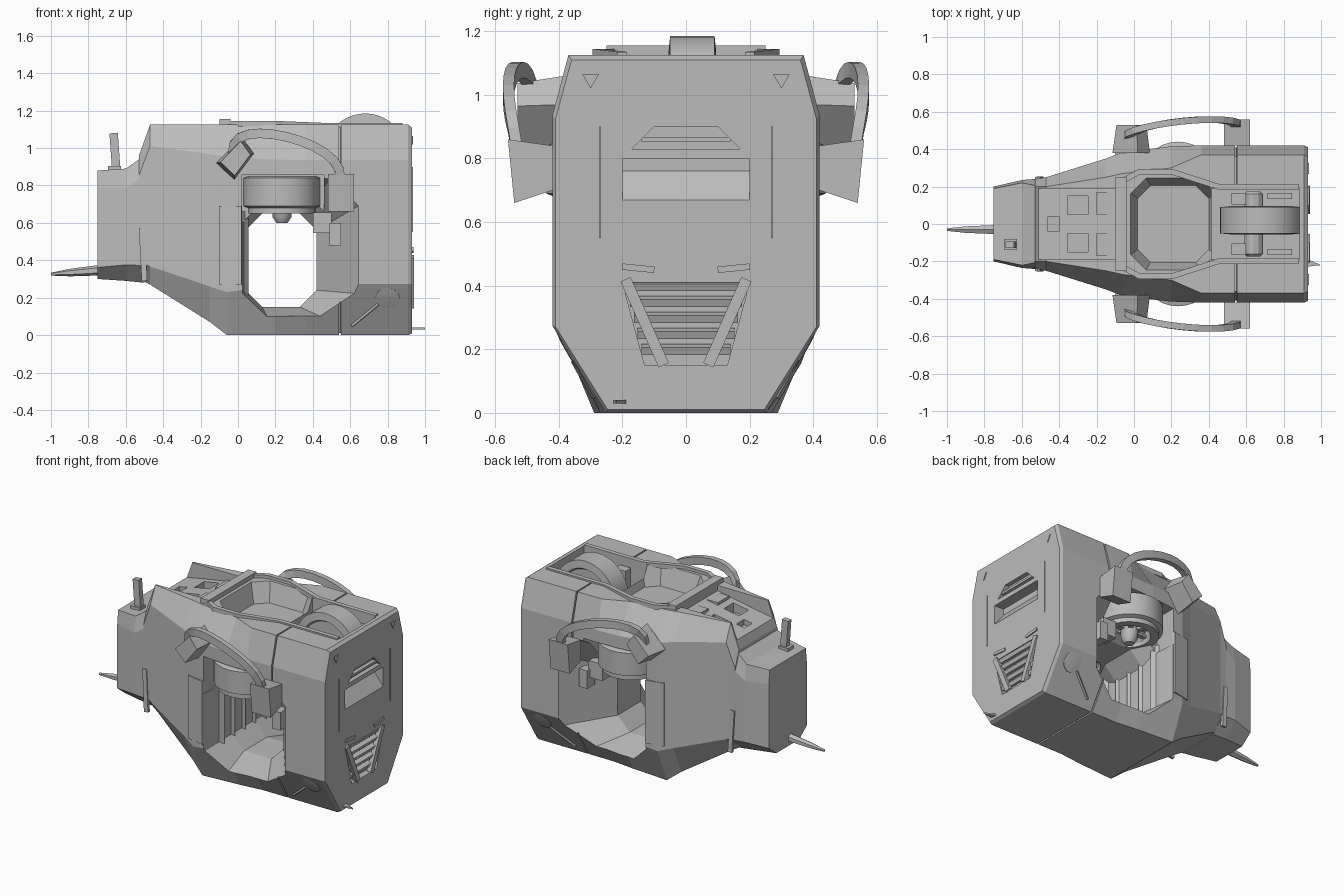
import bpy, bmesh
from math import sin, cos, pi
from mathutils import Vector

if "Cube" in bpy.data.objects:
    bpy.data.objects.remove(bpy.data.objects["Cube"])

SIDES = (-1, 1)
ACROSS, ALONG, UP = Vector((0, 1, 0)), Vector((1, 0, 0)), Vector((0, 0, 1))

hull_grey = bpy.data.materials.new("hull grey")
hull_grey.use_nodes = True
hull_grey.diffuse_color = (.5, .5, .5, 1)
hull_grey.node_tree.nodes["Principled BSDF"].inputs["Base Color"].default_value = hull_grey.diffuse_color


def loft(name, rings):
    """Skin a closed solid through matching rings of points."""
    bm = bmesh.new()
    rows = [[bm.verts.new(point) for point in ring] for ring in rings]
    for row, following in zip(rows, rows[1:]):
        for i in range(len(row)):
            bm.faces.new((row[i - 1], row[i], following[i], following[i - 1]))
    bm.faces.new(rows[0])
    bm.faces.new(rows[-1])
    bmesh.ops.recalc_face_normals(bm, faces=bm.faces)
    mesh = bpy.data.meshes.new(name)
    bm.to_mesh(mesh)
    bm.free()
    mesh.materials.append(hull_grey)
    part = bpy.data.objects.new(name, mesh)
    bpy.context.collection.objects.link(part)
    return part


def place(axis, position, outline):
    points = [list(pair) for pair in outline]
    for point in points:
        point.insert("xyz".index(axis), position)
    return points


def prism(name, axis, outline, start, end, start_scale=1):
    """Extrude a flat outline along an axis, optionally tapered at its start."""
    middle = sum((Vector(pair) for pair in outline), Vector((0, 0))) / len(outline)
    small = [middle + (Vector(pair) - middle) * start_scale for pair in outline]
    return loft(name, [place(axis, start, small), place(axis, end, outline)])


def octagon(u, v, half_u, half_v, corner):
    """Rectangle with cut corners."""
    inner_u, inner_v = half_u - corner, half_v - corner
    quarter = [(half_u, inner_v), (inner_u, half_v)]
    top = quarter + [(-a, b) for a, b in reversed(quarter)]
    return [(u + a, v + b) for a, b in top + [(-a, -b) for a, b in top]]


def trapezoid(low_half, high_half, low, high):
    return [(-low_half, low), (low_half, low), (high_half, high), (-high_half, high)]


def box(name, centre, size):
    x, y, z = centre
    length, width, height = (value / 2 for value in size)
    corners = [(y - width, z - height), (y + width, z - height), (y + width, z + height), (y - width, z + height)]
    return prism(name, "x", corners, x - length, x + length)


def sweep(name, path, width, height, up=UP):
    """Rectangular bar along a path."""
    path = [Vector(point) for point in path]
    rings = []
    for i, point in enumerate(path):
        heading = (path[min(i + 1, len(path) - 1)] - path[max(i - 1, 0)]).normalized()
        side = heading.cross(up).normalized() * width / 2
        rise = side.cross(heading).normalized() * height / 2
        rings.append([point - side - rise, point + side - rise, point + side + rise, point - side + rise])
    return loft(name, rings)


def disc(name, centre, axis, profile, sides=32):
    """Solid of revolution from (radius, distance along axis) pairs."""
    turn = UP.rotation_difference(Vector(axis)).to_matrix()
    angles = [2 * pi * i / sides for i in range(sides)]
    part = loft(name, [[Vector(centre) + turn @ Vector((radius * cos(a), radius * sin(a), depth)) for a in angles]
                       for radius, depth in profile])
    bpy.ops.object.select_all(action="DESELECT")
    part.select_set(True)
    bpy.context.view_layer.objects.active = part
    bpy.ops.object.shade_smooth_by_angle(angle=.5)


def cut(target, cutter):
    modifier = target.modifiers.new("cut", "BOOLEAN")
    modifier.operation, modifier.solver, modifier.object = "DIFFERENCE", "EXACT", cutter
    bpy.context.view_layer.objects.active = target
    bpy.ops.object.modifier_apply(modifier=modifier.name)
    bpy.data.objects.remove(cutter)


def section(x, wide, roof, low, high, floor=.6):
    """Hull cross-section whose lower bevel grows with its width."""
    half = [(wide * floor, low), (wide, low + wide * wide * 1.55), (wide, high - wide * .45), (roof, high)]
    return place("x", x, half + [(-y, z) for y, z in reversed(half)])


# main hull, with a panel seam ahead of the rear block
full = (.42, .37, 0, 1.125)
inset = (.41, .36, .01, 1.11)
hull = loft("hull", [
    section(-.53, .24, .2, .3, .96), section(-.47, .25, .2, .27, 1.125, .7),
    section(-.15, .35, .25, .07, 1.125, .75), section(-.06, .385, .27, 0, 1.125, .75),
    section(.2, .415, .3, 0, 1.125, .65), section(.36, *full),
    section(.54, *full), section(.541, *inset), section(.549, *inset), section(.55, *full),
    section(.91, *full), section(.93, *inset)])

# nose block
loft("nose", [section(-.75, .2, .19, .3, .88), section(-.6, .235, .22, .29, .89), section(-.5, .243, .2, .28, .96)])

# side to side opening, narrowing towards the middle
mouth, throat = octagon(.34, .46, .32, .39, .15), octagon(.23, .4, .19, .25, .09)
cut(hull, loft("opening_cutter", [place("y", y, outline) for y, outline in
                                  ((-.44, mouth), (-.12, throat), (.12, throat), (.44, mouth))]))

# top recesses: tub, wheel well, sloping front deck and its hatches
cut(hull, prism("tub_cutter", "z", octagon(.21, 0, .25, .27, .09), 1, 1.2, .76))
cut(hull, box("well_cutter", (.65, 0, 1.1), (.47, .38, .34)))
cut(hull, prism("deck_cutter", "y", [(-.6, 1), (-.1, 1.09), (-.1, 1.3), (-.6, 1.3)], -.19, .19))
cut(hull, box("slot_cutter", (-.43, 0, 1.1), (.06, .08, .2)))
for side in SIDES:
    cut(hull, box("turbine_pocket", (.24, side * .36, .73), (.44, .24, .25)))
    cut(hull, box("hatch_cutter", (-.3, side * .1, 1.1), (.11, .1, .2)))
    box("deck_panel", (-.16, side * .11, 1.06), (.08, .12, .06))

# rear wall openings
for outline, depth in ((trapezoid(.2, .2, .62, .8), .86), (trapezoid(.17, .1, .83, .9), .9),
                       (trapezoid(.13, .2, .15, .41), .89)):
    cut(hull, prism("rear_cutter", "x", outline, depth, 1))
prism("window_sill", "y", [(.86, .62), (.93, .62), (.93, .67), (.86, .76)], -.2, .2)
box("vent_slat", (.905, 0, .86), (.04, .28, .015))
for i in range(5):
    height = .2 + i * .05
    reach = .14 + i * .012
    sweep("grille_slat", [(.91, -reach, height), (.91, reach, height)], .03, .025, UP + ALONG * .4)

# rear wall trim
for side in SIDES:
    sweep("grille_bar", [(.925, side * .19, .42), (.925, side * .07, .15)], .035, .03, ALONG)
    sweep("grille_fin", [(.93, side * .2, .46), (.93, side * .1, .45)], .015, .02)
    sweep("panel_edge", [(.93, side * .27, .9), (.93, side * .27, .55)], .006, .01, ALONG)
    disc("corner_mark", (.93, side * .3, 1.05), ALONG, [(.03, -.01), (.03, .005)], sides=3)

# antenna, probe and rear spike
sweep("antenna", [(-.65, -.11, .87), (-.665, -.11, 1.08)], .035, .045, ALONG)
box("antenna_base", (-.66, -.11, .89), (.07, .06, .03))
disc("probe", (-.7, -.03, .35), (-1, 0, -.08), [(.03, 0), (.02, .2), (.008, .3)], sides=6)
prism("rear_spike", "z", [(.91, -.18), (1, -.22), (.91, -.23)], .03, .04)

# raised rim around the tub
box("rim_front", (-.07, 0, 1.13), (.06, .5, .05))
for side in SIDES:
    sweep("tub_rim", [(-.08, side * .22, 1.13), (.03, side * .28, 1.13), (.2, side * .28, 1.13),
                      (.45, side * .2, 1.12), (.88, side * .2, 1.12)], .03, .03)

# top wheel with hubs and brackets
disc("top_wheel", (.68, .02, .965), ACROSS,
     [(.16, -.06), (.17, -.075), (.22, -.07), (.22, .07), (.17, .075), (.16, .06)], sides=40)
for side in SIDES:
    disc("wheel_hub", (.64, side * .14, .99), ACROSS * side, [(.05, -.1), (.05, .02), (.035, .035)], sides=12)
    box("wheel_bracket", (.56, side * .135, 1), (.08, .06, .17))
    box("bracket_bar", (.78, side * .15, 1), (.13, .03, .14))

for side in SIDES:
    # downward facing turbine under each shoulder
    centre = Vector((.235, side * .235, .69))
    disc("turbine", centre, UP, [(.12, .03), (.13, -.04), (.18, -.04), (.18, -.01), (.205, 0), (.205, .15), (.18, .16)])
    disc("turbine_hub", centre, UP, [(.03, -.09), (.05, -.06), (.06, .04)], sides=12)
    for i in range(6):
        spoke = Vector((cos(i * pi / 3), sin(i * pi / 3), 0))
        sweep("turbine_blade", [centre, centre + spoke * .15], .03, .015)
    box("side_actuator", (.45, side * .26, .6), (.1, .1, .11))
    box("actuator_foot", (.52, side * .3, .54), (.06, .08, .12))

    # curved side handle between two mounts
    arc = [pi * i / 12 for i in range(13)]
    sweep("handle", [(.26 - .29 * cos(a), side * (.5 - .03 * cos(a) + .05 * sin(a)),
                      .89 + .07 * cos(a) + .17 * abs(sin(a)) ** .7) for a in arc], .05, .035, ACROSS * side)
    prism("lower_mount", "x", [(side * .42, .7), (side * .42, .84), (side * .56, .86), (side * .54, .66)], .48, .62)
    prism("upper_mount", "y", [(-.115, .92), (-.02, .83), (.085, .97), (.02, 1.06)], side * .53, side * .38, .8)

    # side panel, round bevel vent and nose flap
    sweep("side_panel", [(-.1, side * .37, .48), (.02, side * .395, .48)], .02, .42)
    disc("round_vent", (.8, side * .373, .2), (0, side * .87, -.5), [(.07, -.02), (.065, .004), (.03, .007)], sides=10)
    sweep("vent_strut", [(.61, side * .29, .05), (.75, side * .355, .165)], .012, .012)
    sweep("nose_flap", [(-.515, side * .24, .57), (-.5, side * .245, .29)], .02, .03, ALONG)

# pleats on the front wall of the opening
for i in range(5):
    middle = (i - 2) * .11
    prism("wall_pleat", "z", [(.02, middle - .04), (.055, middle), (.02, middle + .04)], .17, .66)
